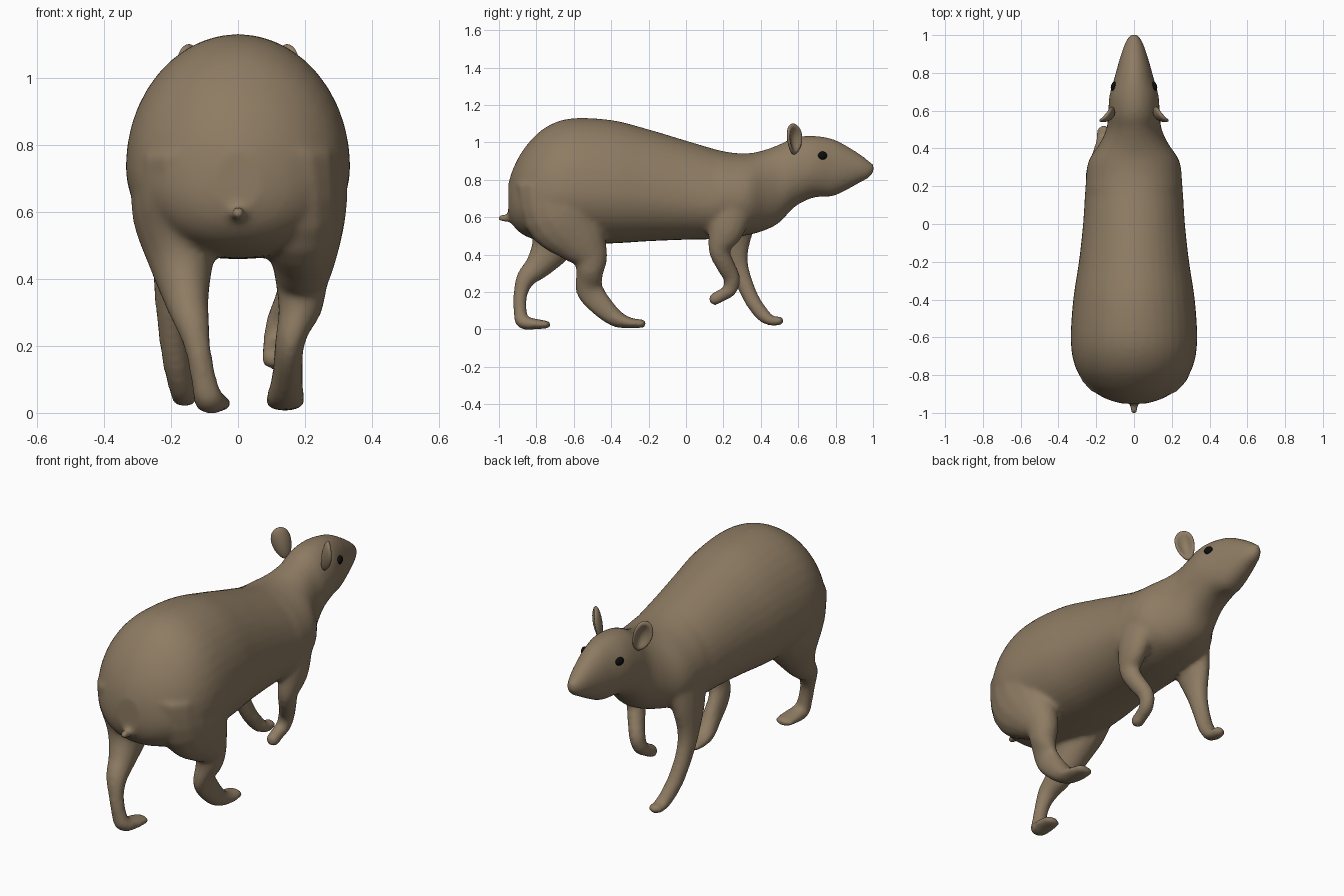
import bpy, bmesh
from math import cos, sin, pi, copysign
from mathutils import Vector, Matrix

if "Cube" in bpy.data.objects:
    bpy.data.objects.remove(bpy.data.objects["Cube"])


def material(name, rgb):
    m = bpy.data.materials.new(name)
    m.diffuse_color = (*rgb, 1)
    m.use_nodes = True
    m.node_tree.nodes["Principled BSDF"].inputs["Base Color"].default_value = m.diffuse_color
    return m


FUR = material("brown_fur", (0.27, 0.2, 0.125))
BLACK = material("black", (0.004, 0.004, 0.004))


def spline(rows, steps=4):
    """Catmull-Rom interpolation of rows of numbers."""
    out = []
    for i in range(len(rows) - 1):
        quad = [rows[max(i - 1, 0)], rows[i], rows[i + 1], rows[min(i + 2, len(rows) - 1)]]
        for s in range(steps):
            t = s / steps
            out.append([0.5 * (2 * b + (c - a) * t + (2 * a - 5 * b + 4 * c - d) * t * t
                               + (3 * b - a - 3 * c + d) * t ** 3) for a, b, c, d in zip(*quad)])
    return out + [list(rows[-1])]


def loft(bm, rings):
    loops = [[bm.verts.new(p) for p in r] for r in rings]
    n = len(loops[0])
    for a, b in zip(loops, loops[1:]):
        for i in range(n):
            bm.faces.new((a[i], a[(i + 1) % n], b[(i + 1) % n], b[i]))
    bm.faces.new(loops[0][::-1])
    bm.faces.new(loops[-1])


def body(bm, rows, n=40):
    """Rows of y, underside z, back z, half width; egg sections, widest below the middle."""
    rings = []
    for y, lo, hi, w in spline(rows):
        mid = lo + (hi - lo) * (0.41 if y < 0.2 else 0.46)
        ring = []
        for k in range(n):
            c, s = cos(2 * pi * k / n), sin(2 * pi * k / n)
            ring.append((w * copysign(abs(c) ** (1 if s > 0 else .88), c), y,
                         mid + s * ((hi - mid) if s > 0 else (mid - lo))))
        rings.append(ring)
    loft(bm, rings)


def limb(bm, rows, n=16):
    """Rows of x, y, z, radius across x, radius in the side plane."""
    pts = spline(rows)
    rings = []
    for i, (x, y, z, rx, r) in enumerate(pts):
        a, b = pts[max(i - 1, 0)], pts[min(i + 1, len(pts) - 1)]
        ty, tz = Vector((b[1] - a[1], b[2] - a[2])).normalized()
        rings.append([(x + rx * cos(2 * pi * k / n), y - tz * r * sin(2 * pi * k / n),
                       z + ty * r * sin(2 * pi * k / n)) for k in range(n)])
    loft(bm, rings)
    # rounded tip
    x, y, z, rx, r = rows[-1]
    bmesh.ops.create_uvsphere(bm, u_segments=16, v_segments=10, radius=1,
                              matrix=Matrix.Translation((x, y, z)) @ Matrix.Diagonal((rx, r, r, 1)))


def finish(bm, name, mat):
    bmesh.ops.recalc_face_normals(bm, faces=bm.faces)
    me = bpy.data.meshes.new(name)
    bm.to_mesh(me)
    bm.free()
    me.materials.append(mat)
    ob = bpy.data.objects.new(name, me)
    bpy.context.collection.objects.link(ob)
    me.polygons.foreach_set("use_smooth", [True] * len(me.polygons))
    return ob


bm = bmesh.new()
# rump, trunk, neck and head
body(bm, [(-.95, .61, .78, .07), (-.92, .55, .87, .16), (-.86, .5, .975, .245),
          (-.76, .47, 1.075, .31), (-.62, .46, 1.128, .335), (-.4, .46, 1.12, .322),
          (-.2, .472, 1.07, .292), (0, .48, 1.01, .27), (.2, .485, .953, .257),
          (.33, .505, .942, .242), (.42, .53, .96, .185), (.5, .572, .99, .147),
          (.58, .655, 1.027, .137), (.68, .705, 1.036, .13), (.78, .712, 1.02, .102),
          (.85, .742, .987, .083), (.93, .785, .938, .058), (.98, .812, .9, .036),
          (1.003, .84, .885, .016)])
# back legs
limb(bm, [(.155, -.65, .77, .165, .265), (.185, -.645, .61, .14, .225), (.195, -.56, .47, .1, .145),
          (.19, -.512, .38, .077, .095), (.185, -.515, .3, .065, .072), (.155, -.515, .21, .045, .074),
          (.148, -.44, .115, .046, .06), (.142, -.37, .057, .055, .046), (.14, -.3, .035, .06, .029),
          (.14, -.235, .031, .054, .023)])
limb(bm, [(-.155, -.65, .75, .165, .265), (-.18, -.67, .58, .135, .2), (-.17, -.72, .44, .095, .115),
          (-.155, -.79, .34, .068, .074), (-.14, -.855, .275, .055, .053), (-.12, -.885, .19, .04, .038),
          (-.1, -.886, .09, .04, .036), (-.085, -.87, .04, .048, .039), (-.075, -.8, .029, .055, .028),
          (-.07, -.745, .026, .049, .022)])
# front legs
limb(bm, [(-.155, .25, .72, .09, .14), (-.188, .25, .54, .067, .115), (-.202, .268, .39, .05, .065),
          (-.2, .3, .28, .043, .048), (-.185, .355, .155, .042, .042), (-.168, .415, .075, .04, .038),
          (-.16, .46, .046, .04, .027), (-.16, .498, .047, .038, .025)])
limb(bm, [(.155, .25, .72, .09, .14), (.185, .215, .54, .067, .1), (.18, .178, .43, .05, .06),
          (.155, .21, .345, .046, .051), (.125, .245, .275, .042, .046), (.113, .235, .212, .038, .038),
          (.107, .19, .183, .036, .034), (.105, .155, .163, .036, .035)])
# tail stub
limb(bm, [(0, -.88, .61, .06, .06), (0, -.93, .598, .032, .026), (0, -.965, .593, .022, .021),
          (0, -.984, .596, .023, .022)])
animal = finish(bm, "body_and_legs", FUR)

# fuse into one skin and soften the joins
remesh = animal.modifiers.new("fuse", 'REMESH')
remesh.mode = 'VOXEL'
remesh.voxel_size = 0.013
remesh.use_smooth_shade = True
soften = animal.modifiers.new("soften", 'SMOOTH')
soften.factor = 0.5
soften.iterations = 8

for side, label in ((1, "right"), (-1, "left")):
    # cupped ear, hollow on the outer front, narrowing to its base
    bm = bmesh.new()
    bmesh.ops.create_uvsphere(bm, u_segments=24, v_segments=16, radius=1)
    for v in bm.verts:
        x, y, z = v.co
        if x > 0:
            x -= 1.3 * max(0, 1 - (y * y + z * z) * 1.5)
        v.co = (x * .022 + y * y * .015, y * (.05 + .008 * z), z * .085)
    bm.transform(Matrix.Translation((.133, .573, 1.018)) @ Matrix.Rotation(.15, 4, 'Y')
                 @ Matrix.Rotation(.75, 4, 'Z') @ Matrix.Rotation(.12, 4, 'X'))
    bm.transform(Matrix.Diagonal((side, 1, 1, 1)))
    finish(bm, label + "_ear", FUR)
    # eye
    bm = bmesh.new()
    bmesh.ops.create_uvsphere(bm, u_segments=20, v_segments=12, radius=1)
    bm.transform(Matrix.Translation((side * .108, .73, .93)) @ Matrix.Rotation(side * .3, 4, 'Z')
                 @ Matrix.Diagonal((.014, .025, .022, 1)))
    finish(bm, label + "_eye", BLACK)
